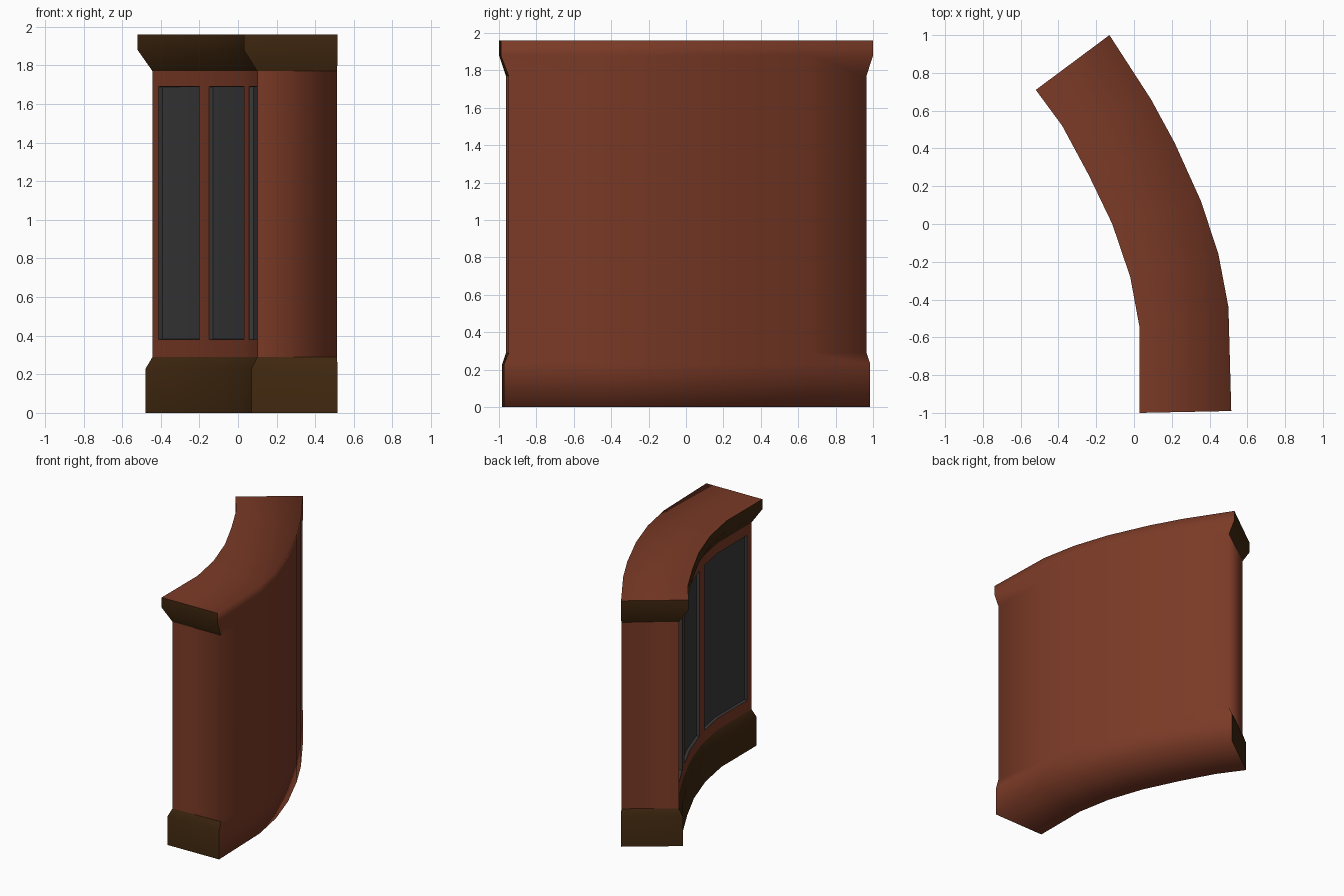
import bpy, bmesh
from mathutils import Vector

if "Cube" in bpy.data.objects:
    bpy.data.objects.remove(bpy.data.objects["Cube"])

# Plan of the curved wall at the cornice: outer and inner corners, front to back
OUTER = [Vector(p) for p in [(.515, -.99), (.50, -.44), (.447, -.16), (.355, .12),
                             (.215, .43), (.09, .66), (-.13, 1.0)]]
INNER = [Vector(p) for p in [(.03, -1.0), (.03, -.55), (-.02, -.28), (-.115, 0),
                             (-.24, .26), (-.38, .52), (-.52, .71)]]
# Height, inset of the inner side, inset of the two ends
ROWS = [(0, .04, .018), (.23, .04, .018), (.29, .07, .042),
        (1.77, .07, .042), (1.88, 0, 0), (1.96, 0, 0)]


def material(name, rgb):
    m = bpy.data.materials.new(name)
    m.diffuse_color = (*rgb, 1)
    m.use_nodes = True
    m.node_tree.nodes["Principled BSDF"].inputs["Base Color"].default_value = m.diffuse_color
    return m


RED = material("brick_red", (.2, .043, .02))
BROWN = material("dark_brown", (.052, .021, .005))
GLASS = material("dark_glass", (.043, .043, .043))


def plan(row):
    """Outer and inner corner points at one profile row."""
    z, side, end = ROWS[row]
    outer, inner = [p.copy() for p in OUTER], [p.copy() for p in INNER]
    for line in (outer, inner):
        line[0] += (line[1] - line[0]).normalized() * end
        line[-1] += (line[-2] - line[-1]).normalized() * end
    inner = [a + (b - a).normalized() * side for a, b in zip(inner, OUTER)]
    return [p.to_3d() + Vector((0, 0, z)) for p in outer], \
           [p.to_3d() + Vector((0, 0, z)) for p in inner]


PLANS = [plan(r) for r in range(len(ROWS))]


def strip(bm, low, high):
    faces = []
    for i in range(len(low) - 1):
        pts = (low[i], high[i], high[i + 1], low[i + 1])
        faces.append(bm.faces.new([bm.verts.new(p) for p in pts]))
    return faces


def finish(bm, name, mats, angle=None):
    bmesh.ops.remove_doubles(bm, verts=bm.verts, dist=.0005)
    for f in bm.faces:
        f.smooth = True
    if angle is not None:
        for e in bm.edges:
            e.smooth = e.calc_face_angle(0) < angle
    me = bpy.data.meshes.new(name)
    bm.to_mesh(me)
    bm.free()
    for m in mats:
        me.materials.append(m)
    bpy.context.collection.objects.link(bpy.data.objects.new(name, me))


# Outer shell: plain convex face, top, underside and the two wall ends
bm = bmesh.new()
for (o1, _), (o2, _) in zip(PLANS, PLANS[1:]):
    strip(bm, o1[::-1], o2[::-1])
strip(bm, PLANS[-1][0], PLANS[-1][1])
strip(bm, PLANS[0][1], PLANS[0][0])
for f in bm.faces:
    f.normal_update()
(o1, i1), (o2, i2) = PLANS[2], PLANS[3]
strip(bm, [o1[0], i1[0]], [o2[0], i2[0]])
strip(bm, [i1[-1], o1[-1]], [i2[-1], o2[-1]])
# Top faces look up and underside faces look down
for f in bm.faces:
    f.normal_update()
    z = f.calc_center_median().z
    if (z > 1.95 and f.normal.z < 0) or (z < .01 and f.normal.z > 0):
        f.normal_flip()
finish(bm, "wall_shell", [RED])

# Plinth and cornice: bands around the inner side and both ends
for name, first in (("plinth", 0), ("cornice", 3)):
    bm = bmesh.new()
    loops = [[o[0]] + i + [o[-1]] for o, i in PLANS[first:first + 3]]
    strip(bm, loops[0], loops[1])
    strip(bm, loops[1], loops[2])
    finish(bm, name, [BROWN], .9)

# Window wall: three bays, each with a recessed two-part pane
bm = bmesh.new()
wall = PLANS[2][1]
panes = []
for s in (0, 2, 4):
    a, m, b = wall[s:s + 3]
    cols = [a, a + (m - a).normalized() * .055, m, b + (m - b).normalized() * .055, b]
    levels = [[Vector((p.x, p.y, z)) for p in cols] for z in (.29, .38, 1.69, 1.77)]
    for r in range(3):
        faces = strip(bm, levels[r], levels[r + 1])
        if r == 1:
            panes.append(faces[1:3])
bmesh.ops.remove_doubles(bm, verts=bm.verts, dist=.0005)
bm.normal_update()
for pane in panes:
    rim = bmesh.ops.inset_region(bm, faces=pane, thickness=.002, depth=-.022,
                                 use_even_offset=True)["faces"]
    for f in pane + rim:
        f.material_index = 1
finish(bm, "window_wall", [RED, GLASS], .6)
